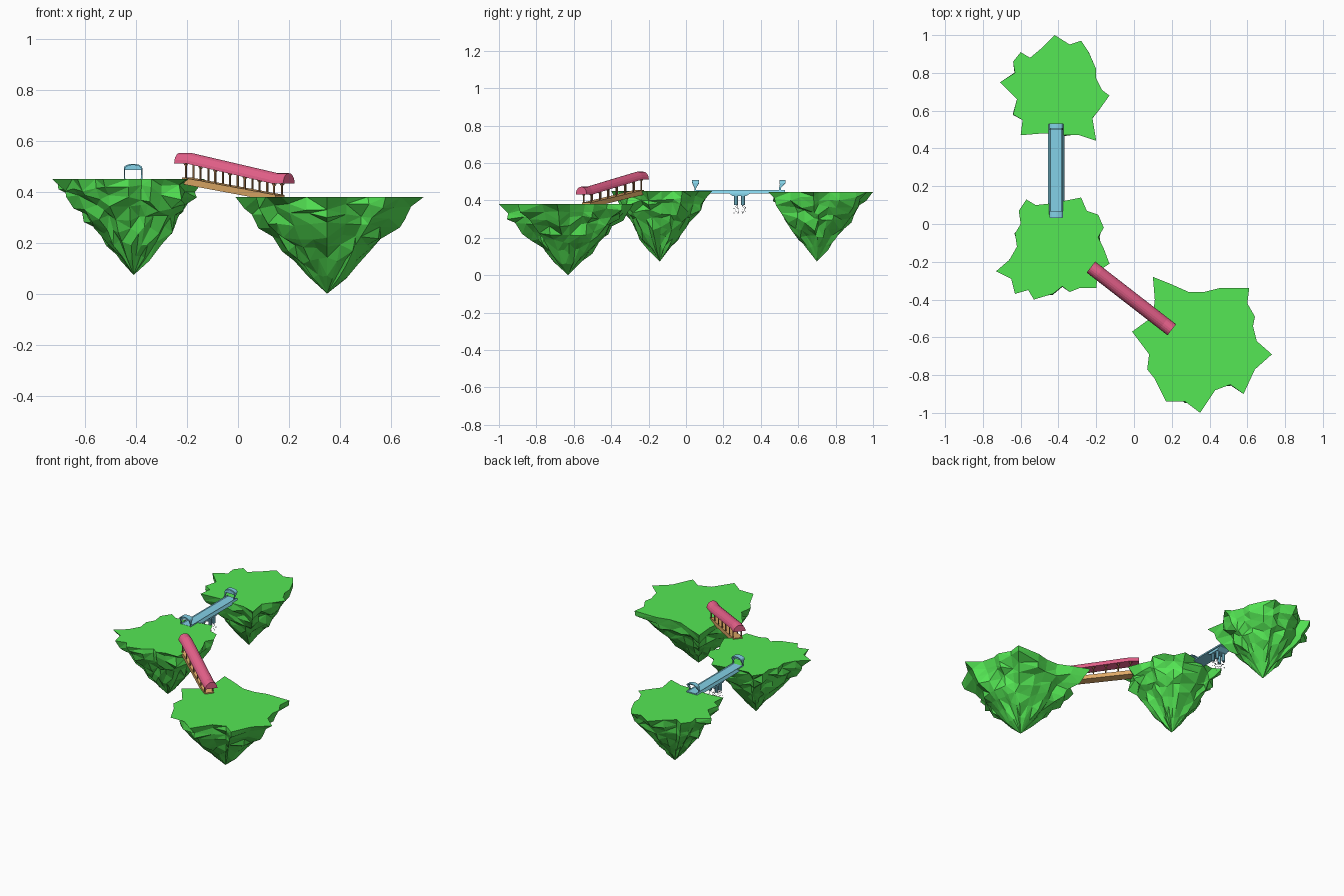
import bpy, bmesh, math, random
from mathutils import Vector

random.seed(4)
cube = bpy.data.objects.get("Cube")
if cube:
    bpy.data.objects.remove(cube, do_unlink=True)


def material(name, r, g, b):
    m = bpy.data.materials.new(name)
    m.use_nodes = True
    m.diffuse_color = (r, g, b, 1)
    m.node_tree.nodes["Principled BSDF"].inputs["Base Color"].default_value = (r, g, b, 1)
    return m


GREEN = material("grass green", .09, .8, .09)
PINK = material("roof pink", .8, .12, .26)
TAN = material("deck tan", .76, .41, .14)
BROWN = material("post brown", .36, .18, .07)
BLUE = material("bridge blue", .23, .64, .8)
WHITE = material("droplet white", .8, .85, .9)


def finish(name, bm, mat):
    bmesh.ops.recalc_face_normals(bm, faces=bm.faces)
    mesh = bpy.data.meshes.new(name)
    bm.to_mesh(mesh)
    bm.free()
    mesh.materials.append(mat)
    obj = bpy.data.objects.new(name, mesh)
    bpy.context.collection.objects.link(obj)


def loft(bm, rings, tip=None):
    """Bridge closed rings of points; cap the ends, or close the last on a tip."""
    loops = [[bm.verts.new(p) for p in ring] for ring in rings]
    n = len(loops[0])
    for low, high in zip(loops, loops[1:]):
        for i in range(n):
            j = (i + 1) % n
            bm.faces.new((low[i], low[j], high[j], high[i]))
    bm.faces.new(loops[0])
    if tip is None:
        bm.faces.new(loops[-1])
    else:
        end = bm.verts.new(tip)
        for i in range(n):
            bm.faces.new((loops[-1][i], loops[-1][(i + 1) % n], end))


def beam(bm, a, b, side, width, height):
    """Rectangular bar centred on the line from a to b."""
    a, b, up = Vector(a), Vector(b), Vector((0, 0, 1))
    s = Vector(side).normalized()
    if abs((b - a).normalized().z) > .9:
        up = s.cross(up)
    corners = [s * u * width / 2 + up * v * height / 2
               for u, v in ((-1, -1), (1, -1), (1, 1), (-1, 1))]
    loft(bm, [[p + c for c in corners] for p in (a, b)])


def arch(radius, rise, steps=8):
    return [(radius * math.cos(math.pi * i / steps), rise * math.sin(math.pi * i / steps))
            for i in range(steps + 1)]


# Floating islands: jagged flat top, faceted rock narrowing to a tip
def island(name, outline, tip, top):
    tip = Vector(tip)
    depth = top - tip.z
    rim = [Vector((x / 100, y / 100, 0)) - Vector((tip.x, tip.y, 0)) for x, y in outline]
    mean = sum(p.length for p in rim) / len(rim)
    rings = [[tip + p + Vector((0, 0, depth)) for p in rim]]
    for t in (.1, .2, .3, .41, .53, .66, .81):
        blend = min(1, .04 + 1.1 * t)
        ring = []
        for p in rim:
            r = p.length * (1 - blend) + mean * blend
            r *= (1 - t ** 1.2) * random.uniform(.91, 1.09)
            z = depth * (1 - t + random.uniform(-.04, .04))
            ring.append(tip + p.normalized() * r + Vector((0, 0, z)))
        rings.append(ring)
    bm = bmesh.new()
    loft(bm, rings, tip)
    bmesh.ops.triangulate(bm, faces=bm.faces)
    finish(name, bm, GREEN)


back = [(-42, 100), (-34, 95), (-28, 97), (-24, 91), (-20, 82), (-20, 77), (-17, 71), (-13, 68),
        (-18, 61), (-22, 56), (-20, 44), (-29, 47), (-37, 47), (-48, 48), (-60, 47), (-59, 55),
        (-64, 58), (-62, 66), (-71, 75), (-63, 80), (-64, 86), (-60, 91), (-55, 88), (-49, 93)]
middle = [(-57, 13), (-52, 10), (-43, 11), (-28, 14), (-25, 7), (-19, 5), (-16, -2), (-19, -7),
          (-16, -13), (-13, -21), (-19, -25), (-20, -34), (-29, -34), (-34, -36), (-38, -33),
          (-43, -37), (-53, -40), (-56, -35), (-63, -37), (-65, -29), (-73, -25), (-66, -19),
          (-62, -12), (-63, -5), (-60, 0), (-61, 7)]
front = [(10, -28), (20, -32), (29, -36), (37, -36), (45, -34), (61, -34), (60, -42), (64, -49),
         (63, -54), (65, -62), (73, -69), (64, -77), (58, -90), (51, -85), (43, -88), (35, -100),
         (27, -94), (17, -94), (11, -82), (7, -77), (8, -69), (-1, -57), (10, -49), (11, -40)]
island("back_island", back, (-.41, .7, .073), .445)
island("middle_island", middle, (-.41, -.14, .073), .45)
island("front_island", front, (.35, -.63, 0), .38)

# Covered bridge: positions along its sloping line
START, END = Vector((-.228, -.228, 0)), Vector((.2, -.56, 0))
ALONG = (END - START).normalized()
SIDE = Vector((-ALONG.y, ALONG.x, 0))


def spot(t, offset, z):
    return START.lerp(END, t) + SIDE * offset + Vector((0, 0, z))


def deck_z(t):
    return .461 - .08 * t


def roof_z(t):
    t = min(max((t - .1) / .8, 0), 1)
    return .512 - .08 * t


bm = bmesh.new()
loft(bm, [[spot(t, u, roof_z(t) + v) for u, v in arch(.037, .041, 10)] for t in (0, .1, .9, 1)])
finish("bridge_roof", bm, PINK)

bm = bmesh.new()
beam(bm, spot(.06, 0, deck_z(.06) - .013), spot(.92, 0, deck_z(.92) - .013), SIDE, .058, .026)
finish("bridge_deck", bm, TAN)

bm = bmesh.new()
for i in range(7):
    t = .09 + .81 * i / 6
    for offset in (-.025, .025):
        beam(bm, spot(t, offset, deck_z(t) - .005), spot(t, offset, roof_z(t) + .004), SIDE, .006, .006)
        # small braces under the roof
        for step in (-.02, .02):
            beam(bm, spot(t, offset, roof_z(t) - .012), spot(t + step, offset, roof_z(t + step)),
                 SIDE, .003, .004)
finish("bridge_posts", bm, BROWN)

# Straight blue bridge: shallow trough with sloping outer sides
X = -.412
ACROSS = (1, 0, 0)
bm = bmesh.new()
half = [(.044, .437), (.034, .455), (.029, .451)]
trough = half + [(-x, z) for x, z in reversed(half)]
loft(bm, [[Vector((X + x, y, z)) for x, z in trough] for y in (.05, .53)])
finish("flat_bridge_deck", bm, BLUE)


# Gates: an arched band that widens from its feet to its crown, with a thin infill
def gate(name, foot, crown):
    bm = bmesh.new()
    curve = [(x, .494 + z) for x, z in arch(.036, .016)]
    path = [(.036, .445), (.036, .466)] + curve + [(-.036, .466), (-.036, .445)]
    rings = []
    for x, z in path:
        k = min(max((z - .466) / .03, 0), 1)
        y0, y1 = (f + (c - f) * k for f, c in zip(foot, crown))
        inner_x, inner_z = x * .88, z - .005 * k
        rings.append([Vector((X + a, y, b)) for a, y, b in
                      ((x, y0, z), (x, y1, z), (inner_x, y1, inner_z), (inner_x, y0, inner_z))])
    loft(bm, rings)
    mid = sum(foot) / 2
    infill = [(x * .95, z - .002) for x, z in curve] + [(-.034, .486), (.034, .486)]
    loft(bm, [[Vector((X + x, y, z)) for x, z in infill] for y in (mid - .002, mid + .002)])
    finish(name, bm, BLUE)


gate("near_gate", (.046, .054), (.033, .07))
gate("far_gate", (.497, .507), (.505, .533))

# Tapered tank under the deck with four spouts
bm = bmesh.new()
tank = [(.225, .441), (.35, .441), (.32, .422), (.25, .422)]
loft(bm, [[Vector((X + d, y, z)) for y, z in tank] for d in (-.036, .036)])
SPOUTS = [(X + dx, y) for dx in (-.024, .024) for y in (.267, .305)]
for x, y in SPOUTS:
    rings = [[Vector((x + .01 * math.cos(a * math.pi / 4), y + .01 * math.sin(a * math.pi / 4), z))
              for a in range(8)] for z in (.425, .375)]
    loft(bm, rings)
finish("spouts", bm, BLUE)

# Droplets falling from the spouts
bm = bmesh.new()
for x, y in SPOUTS:
    for i in range(9):
        p = Vector((x + random.uniform(-.013, .013), y + random.uniform(-.013, .013),
                    .372 - .005 * i))
        beam(bm, p, p + Vector((0, .004, 0)), ACROSS, .004, .004)
finish("droplets", bm, WHITE)
